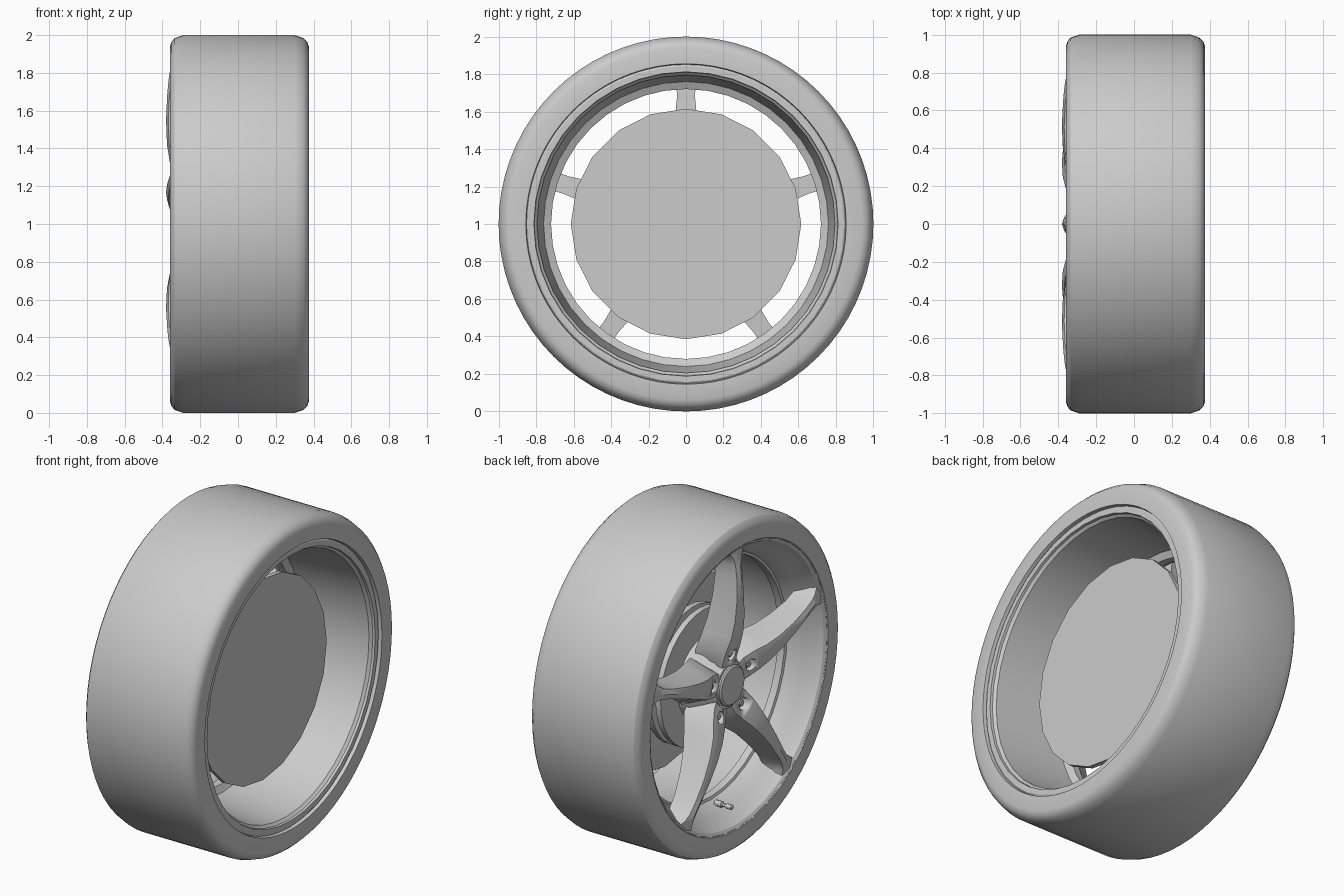
import bpy
import bmesh
from math import cos, sin, radians, tau

cube = bpy.data.objects.get("Cube")
if cube:
    bpy.data.objects.remove(cube, do_unlink=True)

# Single grey finish
grey = bpy.data.materials.new("plain grey")
COLOUR = (0.6, 0.6, 0.6, 1)
grey.diffuse_color = COLOUR
grey.use_nodes = True
grey.node_tree.nodes["Principled BSDF"].inputs["Base Color"].default_value = COLOUR


def polar(x, r, a, side=0.0):
    """Point at radius r and angle a around the axle, shifted sideways."""
    return (x, r * cos(a) - side * sin(a), 1 + r * sin(a) + side * cos(a))


def finish(name, bm, angle=30):
    bmesh.ops.recalc_face_normals(bm, faces=bm.faces[:])
    mesh = bpy.data.meshes.new(name)
    bm.to_mesh(mesh)
    bm.free()
    mesh.materials.append(grey)
    ob = bpy.data.objects.new(name, mesh)
    bpy.context.collection.objects.link(ob)
    bpy.ops.object.select_all(action='DESELECT')
    ob.select_set(True)
    bpy.context.view_layer.objects.active = ob
    bpy.ops.object.shade_smooth_by_angle(angle=radians(angle))
    return ob


def loft(name, rings, ends, angle=30):
    """Skin a list of vertex rings; cap the ends or join last to first."""
    bm = bmesh.new()
    rings = [[bm.verts.new(p) for p in ring] for ring in rings]
    pairs = list(zip(rings, rings[1:]))
    if ends:
        bm.faces.new(rings[0])
        bm.faces.new(rings[-1])
    else:
        pairs.append((rings[-1], rings[0]))
    for a, b in pairs:
        n = len(a)
        for i in range(n):
            j = (i + 1) % n
            bm.faces.new((a[i], a[j], b[j], b[i]))
    return finish(name, bm, angle)


def lathe(name, profile, segments, solid=False, angle=30, centre=(0, 0)):
    """Revolve (x, radius) points around the axle or a parallel axis."""
    cy, cz = centre
    rings = []
    for x, r in profile:
        pts = [polar(x, r, tau * i / segments) for i in range(segments)]
        rings.append([(px, py + cy, pz + cz) for px, py, pz in pts])
    return loft(name, rings, solid, angle)


# Tyre with rounded shoulders and flat sidewalls
lathe("tyre", [
    (-0.35, 0.85), (-0.36, 0.86), (-0.36, 0.94), (-0.352, 0.965), (-0.335, 0.985),
    (-0.29, 1.0), (0.30, 1.0), (0.345, 0.985), (0.366, 0.965), (0.375, 0.94),
    (0.375, 0.855), (0.35, 0.85)], 72)

# Rim: front flare, narrow throat, long barrel, rear lip
lathe("rim", [
    (-0.352, 0.875), (-0.356, 0.855), (-0.345, 0.838), (-0.31, 0.822),
    (-0.26, 0.785), (-0.21, 0.752), (-0.17, 0.735), (-0.165, 0.72),
    (-0.12, 0.72), (-0.10, 0.76), (0.33, 0.795), (0.345, 0.81),
    (0.36, 0.812), (0.36, 0.843), (0.34, 0.875)], 40, angle=25)

# Closed backing plate and stepped brake drum behind the spokes
lathe("backing_plate", [(0.17, 0.615), (0.14, 0.615)], 20, True)
lathe("brake_drum", [
    (0.15, 0.32), (-0.01, 0.32), (-0.01, 0.41), (-0.045, 0.41), (-0.045, 0.36),
    (-0.08, 0.36), (-0.08, 0.41), (-0.115, 0.41), (-0.115, 0.30)], 32, True)

# Central hub and cap
lathe("hub", [(-0.10, 0.25), (-0.17, 0.23), (-0.28, 0.145), (-0.30, 0.135)], 30, True)
lathe("hub_cap", [(-0.28, 0.12), (-0.31, 0.12), (-0.318, 0.11)], 30, True)

# Spoke sections: radius, front half width, front x, back half width, back x
SECTIONS = [
    (0.10, 0.060, -0.300, 0.075, -0.13),
    (0.16, 0.070, -0.310, 0.110, -0.14),
    (0.24, 0.068, -0.335, 0.135, -0.16),
    (0.32, 0.056, -0.360, 0.110, -0.18),
    (0.42, 0.045, -0.376, 0.080, -0.20),
    (0.55, 0.034, -0.381, 0.060, -0.22),
    (0.68, 0.028, -0.375, 0.048, -0.23),
    (0.76, 0.030, -0.368, 0.052, -0.23),
    (0.80, 0.040, -0.362, 0.070, -0.24),
    (0.845, 0.070, -0.352, 0.110, -0.26)]


def spoke_ring(section, a):
    r, wf, xf, wb, xb = section
    outline = [(xf, 0), (xf + 0.012, wf), (xf + 0.04, wf * 1.15), (xb, wb),
               (xb, -wb), (xf + 0.04, -wf * 1.15), (xf + 0.012, -wf)]
    return [polar(x, r, a, s) for x, s in outline]


LUG_RADIUS = 0.19
for k in range(5):
    a = radians(90 + 72 * k)
    spoke = loft(f"spoke_{k + 1}", [spoke_ring(s, a) for s in SECTIONS], True, 35)
    at = (LUG_RADIUS * cos(a), LUG_RADIUS * sin(a))

    # Round pocket sunk into the spoke root, with a nut in it
    cutter = lathe(f"pocket_cutter_{k + 1}", [(-0.45, 0.036), (-0.27, 0.036)],
                   16, True, centre=at)
    cutter.hide_render = True
    cutter.hide_viewport = True
    cut = spoke.modifiers.new("lug pocket", 'BOOLEAN')
    cut.operation = 'DIFFERENCE'
    cut.solver = 'EXACT'
    cut.object = cutter
    lathe(f"lug_nut_{k + 1}", [(-0.26, 0.024), (-0.295, 0.024), (-0.302, 0.017)],
          6, True, centre=at)

# Tyre valve at the bottom of the rim
lathe("valve_stem", [
    (-0.20, 0.018), (-0.245, 0.018), (-0.25, 0.010), (-0.275, 0.010),
    (-0.278, 0.015), (-0.31, 0.015), (-0.316, 0.010)], 12, True, centre=(0, -0.745))
